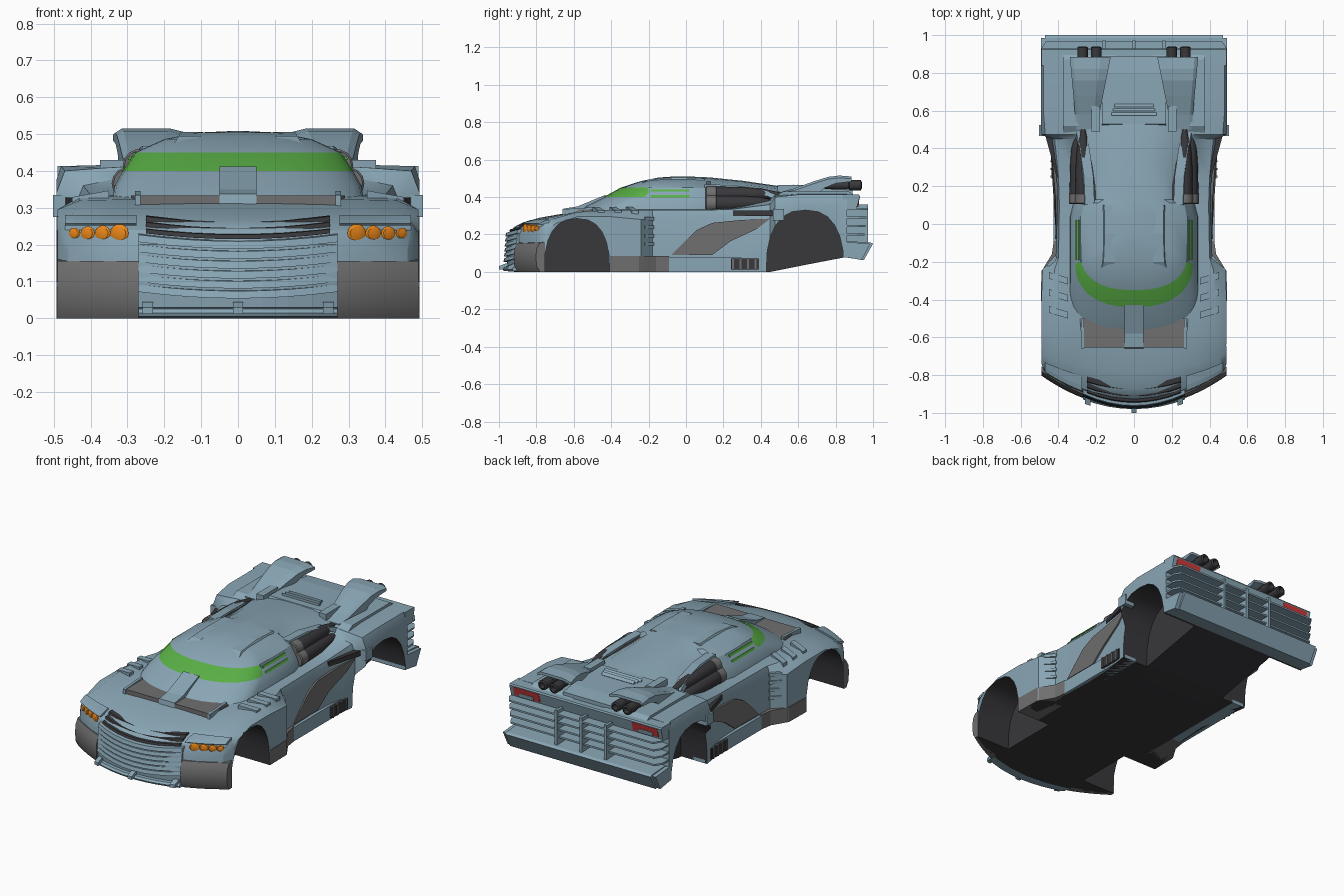
import bpy, bmesh
from math import sin, cos, pi, radians

if "Cube" in bpy.data.objects:
    bpy.data.objects.remove(bpy.data.objects["Cube"])

COL = {'blue': (.25, .38, .46), 'grey': (.16, .16, .16), 'dark': (.04, .04, .045), 'green': (.10, .43, .06),
       'orange': (.85, .25, .01), 'red': (.60, .04, .04)}
MAT = {}
for k, c in COL.items():
    MAT[k] = bpy.data.materials.new(k)
    MAT[k].diffuse_color = (*c, 1)


def bend(p):
    """Sweep the nose backwards towards its corners."""
    x, y, z = p
    s = min(1, max(0, (-.6 - y) / .35))
    return (x, y + .17 * s * (x / .49) ** 2, z)


def skin(name, rings, mats=('blue',), mirror=False, smooth=False, nose=False, pick=None):
    """Bridge equal rings of points, cap both ends."""
    bm = bmesh.new()
    vr = [[bm.verts.new(bend(p) if nose else p) for p in r] for r in rings]
    n = len(vr[0])
    for a, b in zip(vr, vr[1:]):
        for i in range(n):
            bm.faces.new((a[i], a[(i + 1) % n], b[(i + 1) % n], b[i]))
    bm.faces.new(vr[0])
    bm.faces.new(vr[-1])
    bmesh.ops.remove_doubles(bm, verts=bm.verts, dist=1e-4)
    bmesh.ops.recalc_face_normals(bm, faces=bm.faces)
    bm.normal_update()
    if pick:
        for f in bm.faces:
            f.material_index = int(pick(f.calc_center_median(), f.normal))
    me = bpy.data.meshes.new(name)
    bm.to_mesh(me)
    bm.free()
    o = bpy.data.objects.new(name, me)
    bpy.context.collection.objects.link(o)
    for m in mats:
        me.materials.append(MAT[m])
    if mirror:
        o.modifiers.new('Mirror', 'MIRROR').use_mirror_merge = False
    if smooth:
        soften(o)
    return o


def soften(o):
    bpy.ops.object.select_all(action='DESELECT')
    o.select_set(True)
    bpy.context.view_layer.objects.active = o
    bpy.ops.object.shade_smooth_by_angle(angle=radians(32))


def span(name, prof, x0, x1, mat='blue', n=8, bow=0, **kw):
    """Side (y, z) profile carried across x, following the nose."""
    rings = []
    for i in range(n + 1):
        x = x0 + (x1 - x0) * i / n
        b = bow * (1 - (x / .27) ** 2)
        rings.append([(x, y - .6 * b, z - b) for y, z in prof])
    return skin(name, rings, (mat,), nose=True, **kw)


def slab(name, prof, x0, x1, mat='blue', lean=0, flare=0, **kw):
    """Side profile extruded in x; leans in with height, flares to the rear."""
    return skin(name, [[(x - lean * (z - .33) + flare * max(0, y - .2), y, z) for y, z in prof]
                       for x in (x0, x1)], (mat,), mirror=True, **kw)


def plate(name, outline, z0, z1, mat='blue', mirror=True):
    return skin(name, [[(x, y, z) for x, y in outline] for z in (z0, z1)], (mat,), mirror=mirror)


def box(name, x0, x1, y0, y1, z0, z1, mat='blue', mirror=True):
    return plate(name, [(x0, y0), (x1, y0), (x1, y1), (x0, y1)], z0, z1, mat, mirror)


def tube(name, x, z, path, mat='dark', n=14, **kw):
    """Round part along y; path holds (y, radius)."""
    return skin(name, [[(x + r * cos(2 * pi * i / n), y, z + r * sin(2 * pi * i / n)) for i in range(n)]
                       for y, r in path], (mat,), mirror=True, smooth=True, **kw)


# Lower body: y, bottom, half width, shoulder, top half width, top edge, centre
ST = [(-.945, .11, .46, .11, .46, .11, .11), (-.945, .03, .46, .18, .46, .20, .20),
      (-.92, 0, .48, .20, .47, .24, .24), (-.87, 0, .49, .23, .47, .262, .265),
      (-.78, 0, .49, .26, .45, .285, .29), (-.58, 0, .49, .295, .43, .32, .325),
      (-.40, 0, .49, .295, .43, .33, .335), (-.24, 0, .485, .28, .42, .33, .34),
      (-.18, 0, .415, .28, .40, .33, .34), (.10, 0, .405, .29, .395, .33, .34),
      (.25, 0, .41, .30, .40, .335, .35), (.45, 0, .44, .31, .42, .36, .41),
      (.475, .005, .493, .34, .47, .40, .42), (.60, .03, .493, .375, .48, .413, .42),
      (.86, .08, .493, .375, .48, .413, .42)]
rings = []
for y, zb, w, zs, wt, zt, zc in ST:
    rings.append([(w * k / 4, y, zb) for k in range(-4, 5)] + [(w, y, zs)] +
                 [(wt * k / 4, y, zc + (zt - zc) * (k / 4) ** 2) for k in range(4, -5, -1)] + [(-w, y, zs)])
body = skin('body_shell', rings, ('blue', 'dark'), nose=True, pick=lambda c, n: n.z < -.9)
# Wheel openings
for cy, r, h in ((-.583, .175, .285), (.637, .208, .33)):
    prof = [(cy - r, -.1)]
    for i in range(13):
        t = pi * i / 12
        c = cos(t)
        prof.append((cy - r * (1 if c > 0 else -1) * abs(c) ** .8, h * sin(t) ** .8 if 0 < i < 12 else 0))
    prof.append((cy + r, -.1))
    for s in (1, -1):
        cut = skin('arch_cutter', [[(s * x, y, z) for y, z in prof] for x in (.27, .6)],
                   ('blue', 'dark'), pick=lambda c, n: 1)
        m = body.modifiers.new('arch', 'BOOLEAN')
        m.operation, m.solver, m.object = 'DIFFERENCE', 'EXACT', cut
        bpy.context.view_layer.objects.active = body
        bpy.ops.object.modifier_apply(modifier=m.name)
        bpy.data.objects.remove(cut)
soften(body)

# Cabin: stacked outlines z, front y, half width front and rear, nose depth
RG = [(.32, -.58, .34, .25, .20), (.36, -.52, .335, .235, .22), (.40, -.44, .312, .225, .22),
      (.45, -.35, .28, .21, .17), (.486, -.24, .20, .16, .10), (.504, -.15, .11, .09, .06), (.509, -.08, 0, 0, .05)]
rings = []
for z, yf, hf, hr, d in RG:
    half = [(hf * sin(pi / 2 * i / 8) ** (.8 if i else 1), yf + d * (1 - cos(pi / 2 * i / 8))) for i in range(9)]
    half += [(hf + (hr - hf) * f, y) for f, y in ((0, .04), (.2, .11), (1, .13), (.85, .3), (.3, .5), (.3, .58))]
    ring = half + [(-x, y) for x, y in half[:0:-1]]
    rings.append([(x, y, .33 + (z - .33) * (1 - .36 * min(1, max(0, (y - .04) / .54)) ** 1.5)) for x, y in ring])
skin('cabin', rings, ('blue', 'green'), smooth=True,
     pick=lambda c, n: .41 < c.z < .44 and c.y < -.2 and n.z < .95)
# Roof side panels and window slits
slab('roof_panel', [(-.28, .45), (.1, .45), (.1, .50), (-.05, .505), (-.2, .495)], .20, .26, lean=.6)
slab('slit_frame', [(-.2, .385), (.04, .385), (.04, .45), (-.2, .45)], .30, .343, lean=.5)
for z in (.405, .435):
    slab('green_slit', [(-.19, z - .006), (.02, z - .006), (.02, z + .006), (-.19, z + .006)], .31, .348, 'green', lean=.5)
# Hood scoop and grey recess
plate('hood_recess', [(-.27, -.655), (.27, -.655), (.29, -.5), (-.29, -.5)], .30, .334, 'grey', False)
slab('hood_recess_rim', [(-.66, .30), (-.66, .335), (-.5, .345), (-.5, .3)], .265, .28)
span('hood_scoop', [(-.66, .31), (-.655, .338), (-.58, .35), (-.43, .412), (-.40, .33)], -.05, .05, n=1)
for i in range(3):
    y = -.28 - .09 * i
    skin('fender_louvre', [[(.35, y - .04, z + .01), (.45, y - .01, z - .008), (.45, y + .025, z - .008),
                            (.35, y - .005, z + .01)] for z in (.29, .337)], mirror=True)

# Nose: grille, slots, brow, bumpers, splitter
span('grille_panel', [(-.9, .03), (-.955, .03), (-.962, .1), (-.952, .2), (-.9, .245)], -.27, .27)
for i in range(6):
    z = .082 + .027 * i
    y = -.963 + .002 * i
    span('grille_slat', [(y + .03, z - .01), (y - .003, z - .01), (y + .003, z + .01), (y + .03, z + .013)],
         -.27, .27, bow=.018)
for y, z in ((-.93, .245), (-.90, .263), (-.865, .279)):
    span('hood_slot', [(y + .03, z - .012), (y - .005, z - .012), (y, z), (y + .03, z + .003)],
         -.25, .25, 'dark', bow=.018)
span('headlight_brow', [(-.84, .262), (-.925, .252), (-.935, .258), (-.9, .268), (-.84, .28)], .275, .47, mirror=True)
for x, r in ((.322, .025), (.367, .021), (.408, .019), (.444, .015)):
    tube('headlight', x, .231, [(-.88, r), (-.93, r), (-.936, r * .7)], 'orange', nose=True)
span('bumper_corner', [(-.9, 0), (-.95, 0), (-.968, .03), (-.973, .08), (-.968, .125), (-.95, .155), (-.9, .16)],
     .27, .49, 'grey', mirror=True, smooth=True)
span('splitter', [(-.9, 0), (-.975, .005), (-.98, .015), (-.97, .026), (-.9, .03)], -.27, .27)
for x in (-.245, 0, .245):
    span('splitter_tab', [(-.92, .012), (-1, .012), (-1, .03), (-.965, .045), (-.92, .045)], x - .014, x + .014, n=1)

# Sides: skirts, scoops, ribs
plate('front_skirt', [(.35, -.407), (.493, -.407), (.49, -.25), (.435, -.16), (.425, -.09), (.35, -.09)], 0, .085, 'grey')
box('rear_skirt', .35, .425, -.09, .43, 0, .08)
box('skirt_vent', .35, .438, .24, .39, .012, .072, 'dark')
for i in range(4):
    box('vent_bar', .40, .441, .247 + .04 * i, .256 + .04 * i, .01, .074, 'grey')
slab('side_scoop', [(-.08, .09), (-.02, .15), (.06, .225), (.14, .262), (.3, .278), (.45, .285),
                    (.38, .23), (.24, .165), (.14, .09)], .36, .416, 'grey', flare=.12)
for i in range(4):
    z = .14 + .045 * i
    plate('fender_rib', [(.39, -.24), (.465, -.22), (.42, -.17), (.39, -.17)], z, z + .018)
box('fender_collar', .44, .502, .465, .525, .275, .335)
plate('intake_mouth', [(.38, .25), (.41, .25), (.47, .47), (.38, .47)], .30, .328, 'dark')

# Side intakes behind the doors
slab('intake_well', [(.11, .33), (.11, .455), (.2, .45), (.36, .43), (.46, .40), (.5, .36), (.5, .33)],
     .2, .30, 'dark', lean=.5)
for x, z in ((.298, .366), (.268, .414)):
    tube('intake_pipe', x, z, [(.12, .040), (.16, .043), (.3, .041), (.4, .034), (.5, .012)])
    tube('intake_collar', x, z, [(.105, .04), (.11, .045), (.16, .045), (.165, .04)], 'grey')
slab('intake_frame', [(.10, .445), (.10, .468), (.25, .464), (.4, .444), (.53, .395), (.57, .33),
                      (.52, .33), (.49, .38), (.39, .424), (.25, .45)], .25, .30, lean=.3, flare=.1)

# Rear deck with wings and exhausts
span('engine_deck', [(.5, .40), (.53, .455), (.62, .452), (.8, .448), (.89, .435), (.89, .40)], -.17, .17, n=1)
for i in range(3):
    span('deck_louvre', [(.575 + .022 * i, .44), (.575 + .022 * i, .468), (.59 + .022 * i, .455)],
         -.12 + .008 * i, .12 - .008 * i, 'blue', n=1)
WING = [(.5, .425), (.58, .447), (.68, .483), (.76, .508), (.82, .515), (.885, .51)]
LOW = [(.885, .495), (.80, .485), (.74, .46), (.7, .41), (.58, .40), (.5, .40)]
prof = WING + LOW
skin('rear_wing', [[(a + b * (y - .5), y, z - dz * (z > .44)) for y, z in prof] for a, b, dz in
                   ((.20, -.2, .012), (.225, -.13, 0), (.29, .08, 0), (.305, .09, .012))], mirror=True)
box('wing_foot', .18, .225, .49, .625, .41, .465)
slab('deck_shoulder', [(.47, .40), (.52, .43), (.87, .43), (.9, .41), (.9, .38)], .1, .375)
for x in (.20, .272):
    tube('exhaust', x, .463, [(.74, .02), (.82, .024), (.87, .024), (.875, .028), (.935, .028), (.94, .018), (.91, .015)])

# Tail: overhang, lights, slats, bumper
slab('tail_overhang', [(.84, .34), (.912, .34), (.93, .405), (.925, .413), (.84, .413)], 0, .49)
slab('tail_light', [(.9, .35), (.919, .35), (.93, .40), (.9, .40)], .30, .465, 'red')
slab('light_bezel', [(.9, .347), (.922, .347), (.926, .37), (.9, .37)], .34, .43)
for i in range(4):
    z = .195 + .045 * i
    y = .955 + .005 * i
    plate('tail_slat', [(0, .84), (.49, .84), (.49, y - .04), (.465, y), (0, y)], z, z + .01)
for x in (-.16, 0, .16):
    box('tail_bar', x - .008, x + .008, .84, .972, .14, .36, mirror=False)
slab('rear_bumper', [(.84, .08), (.95, .062), (1, .15), (.985, .158), (.84, .165)], 0, .47)
slab('rear_bumper_end', [(.84, .08), (.94, .064), (.985, .15), (.84, .162)], .46, .493)

for m in bpy.data.materials:
    if m.users and not m.is_grease_pencil:
        m.use_nodes = True
        m.node_tree.nodes["Principled BSDF"].inputs["Base Color"].default_value = m.diffuse_color
